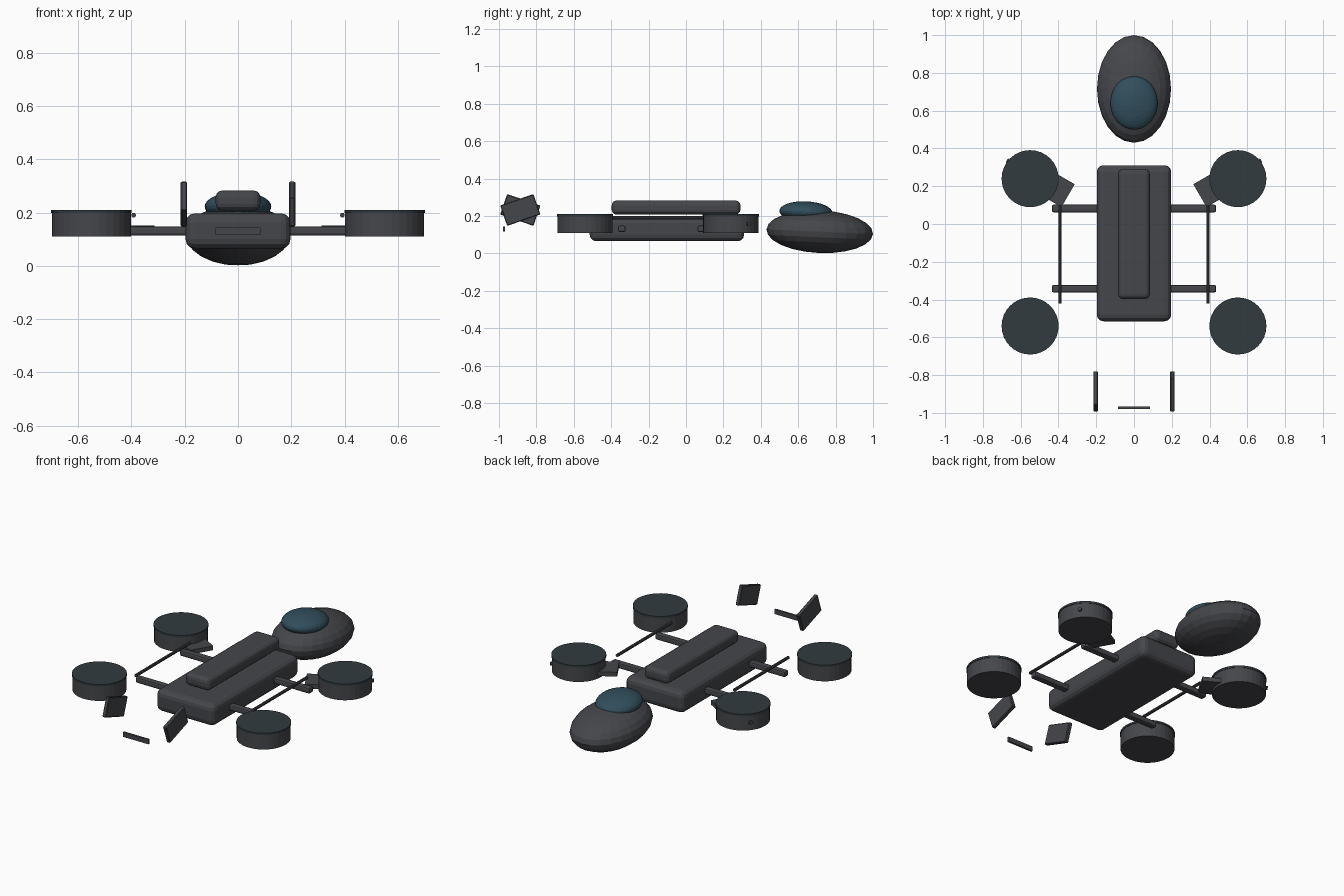
import bpy
from math import radians, cos, sin

if "Cube" in bpy.data.objects:
    bpy.data.objects.remove(bpy.data.objects["Cube"])


def material(name, rgb):
    m = bpy.data.materials.new(name)
    m.diffuse_color = (*rgb, 1)
    m.use_nodes = True
    m.node_tree.nodes["Principled BSDF"].inputs["Base Color"].default_value = m.diffuse_color
    return m


HULL = material("dark_hull", (0.060, 0.062, 0.070))
ROTOR = material("rotor_dark", (0.032, 0.043, 0.050))
GLASS = material("canopy_glass", (0.030, 0.075, 0.105))


def finish(name, mat):
    o = bpy.context.object
    o.name = name
    o.data.materials.append(mat)
    return o


def box(name, loc, size, bevel=0.0, segs=2, rot=(0, 0, 0), mat=HULL):
    bpy.ops.mesh.primitive_cube_add(size=1, location=loc)
    o = finish(name, mat)
    o.scale = size
    bpy.ops.object.transform_apply(location=False, rotation=False, scale=True)
    o.rotation_euler = rot
    if bevel:
        b = o.modifiers.new("bevel", 'BEVEL')
        b.width, b.segments = bevel, segs
    return o


def cylinder(name, loc, r, h, sides, rot=(0, 0, 0), mat=HULL):
    bpy.ops.mesh.primitive_cylinder_add(vertices=sides, radius=r, depth=h,
                                        location=loc, rotation=rot)
    return finish(name, mat)


def ellipsoid(name, loc, radii, segs, rings, tilt, mat):
    bpy.ops.mesh.primitive_uv_sphere_add(segments=segs, ring_count=rings,
                                         radius=1, location=loc)
    o = finish(name, mat)
    o.scale = radii
    o.rotation_euler = (radians(tilt), 0, 0)
    return o


# Central hull and raised spine
box("body", (0, -0.102, 0.131), (0.394, 0.826, 0.132), 0.035, 3)
box("spine", (0, -0.053, 0.245), (0.168, 0.688, 0.076), 0.026, 3)

# Rounded pod with its canopy
ellipsoid("pod", (0, 0.715, 0.116), (0.196, 0.285, 0.114), 24, 12, -2.5, HULL)
ellipsoid("canopy", (0, 0.641, 0.222), (0.125, 0.142, 0.056), 32, 16, -2.5, GLASS)

# Cross arms through the hull
for name, y in (("front_cross_arm", -0.343), ("rear_cross_arm", 0.082)):
    box(name, (0, y, 0.131), (0.87, 0.04, 0.034), 0.009, 2)

# Light bar
box("light_bar", (0, -0.973, 0.130), (0.17, 0.012, 0.028))

for side, s in (("left", -1), ("right", 1)):
    # Ducted rotors
    for end, y in (("front", -0.54), ("rear", 0.24)):
        cylinder(f"{end}_{side}_duct", (s * 0.55, y, 0.154), 0.148, 0.088, 32)
        cylinder(f"{end}_{side}_rotor_disc", (s * 0.55, y, 0.204), 0.151, 0.012, 32, mat=ROTOR)

    # Side rail above the arms
    cylinder(f"{side}_rail", (s * 0.392, -0.16, 0.19), 0.009, 0.52, 10, (radians(90), 0, 0))

    # Angled strut plate into the rear duct, with its thin pin
    ang = radians(30)
    dx, dy = s * cos(ang), sin(ang)
    box(f"{side}_strut_plate", (s * 0.349 + dx * 0.1, 0.15 + dy * 0.1, 0.138),
        (0.2, 0.14, 0.026), rot=(0, 0, s * ang))
    cylinder(f"{side}_strut_pin", (s * 0.349 + dx * 0.274, 0.15 + dy * 0.274, 0.157),
             0.011, 0.2, 10, (0, radians(90), s * ang))

    # Opposed tilted fins
    box(f"{side}_fin", (s * 0.203, -0.886, 0.232), (0.024, 0.188, 0.115),
        0.004, 1, (radians(s * 19), 0, 0))
